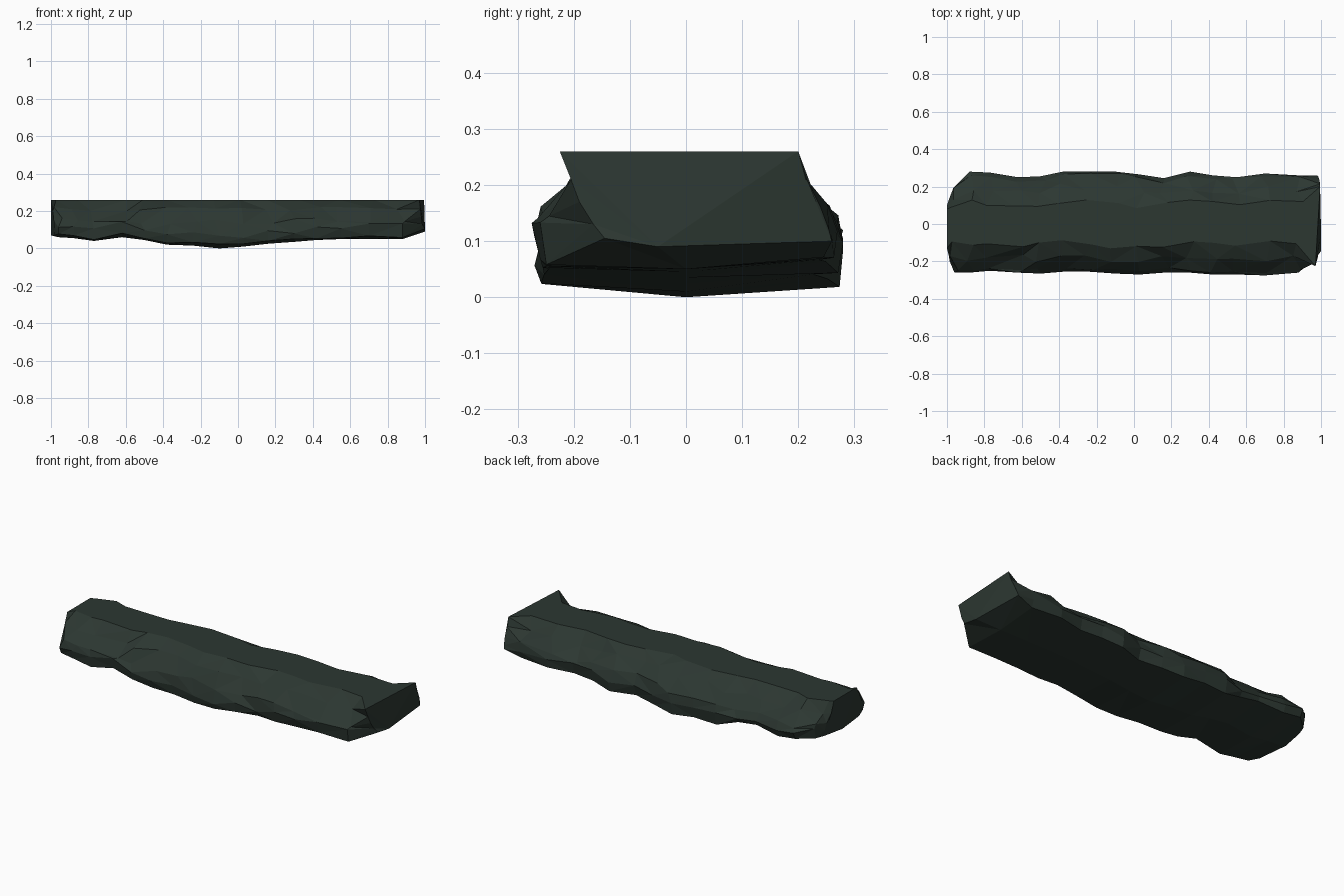
import bpy, bmesh, random

random.seed(4)
TOP = 0.26

# Stations along the slab: x, back y, front y, underside z
stations = [
    (-0.96, 0.20, -0.26, 0.06), (-0.88, 0.28, -0.26, 0.055), (-0.77, 0.275, -0.25, 0.04),
    (-0.62, 0.25, -0.26, 0.06), (-0.50, 0.255, -0.265, 0.045), (-0.38, 0.28, -0.255, 0.02),
    (-0.24, 0.28, -0.255, 0.015), (-0.10, 0.28, -0.265, 0.0), (0.03, 0.265, -0.27, 0.01),
    (0.16, 0.245, -0.26, 0.025), (0.30, 0.28, -0.26, 0.035), (0.42, 0.26, -0.27, 0.045),
    (0.55, 0.25, -0.27, 0.05), (0.70, 0.27, -0.275, 0.05), (0.88, 0.26, -0.26, 0.05),
]


def jitter(a):
    return random.uniform(-a, a)


def side(x, width, low):
    """Profile of one flank from the flat top down to the underside."""
    s = 1 if width > 0 else -1
    j = 0.03
    return [
        (x + jitter(j), s * (0.11 + jitter(0.025)), TOP),
        (x + jitter(j), width * (0.70 + jitter(0.07)), 0.208 + jitter(0.015)),
        (x + jitter(j), width * (0.93 + jitter(0.04)), 0.15 + jitter(0.02)),
        (x, width, low + 0.065 + jitter(0.02)),
        (x, width * (0.95 + jitter(0.03)), low + 0.015 + jitter(0.01)),
    ]


def ring(x, back, front, low):
    b = side(x, back, low)
    f = side(x, front, low)
    return b + [(x, 0.0, low)] + f[::-1]


# Broken ends: left is blunt and rounded, right is a raised chiselled face
left_end = [(-1, 0.08, TOP), (-1, 0.10, 0.20), (-0.99, 0.13, 0.15), (-0.985, 0.14, 0.11),
            (-0.98, 0.13, 0.075), (-1, 0.0, 0.07), (-0.98, -0.18, 0.07), (-0.975, -0.22, 0.10),
            (-0.985, -0.20, 0.15), (-0.99, -0.17, 0.20), (-1, -0.13, TOP)]
right_end = [(0.995, 0.20, TOP), (0.995, 0.215, 0.21), (0.99, 0.24, 0.16), (0.985, 0.255, 0.12),
             (0.98, 0.26, 0.10), (1.0, -0.05, 0.09), (1.0, -0.145, 0.105), (0.985, -0.165, 0.13),
             (0.98, -0.19, 0.17), (0.975, -0.205, 0.21), (0.97, -0.225, TOP)]

rings = [left_end] + [ring(*s) for s in stations] + [right_end]

# Skin the rings into one closed faceted body
bm = bmesh.new()
loops = [[bm.verts.new(p) for p in r] for r in rings]
n = len(left_end)
for a, b in zip(loops, loops[1:]):
    for i in range(n):
        k = (i + 1) % n
        bm.faces.new((a[i], a[k], b[k], b[i]))
bm.faces.new(loops[0])
bm.faces.new(loops[-1][::-1])
bmesh.ops.triangulate(bm, faces=bm.faces[:])
bmesh.ops.recalc_face_normals(bm, faces=bm.faces[:])
mesh = bpy.data.meshes.new("rock_slab")
bm.to_mesh(mesh)
bm.free()

slab = bpy.data.objects.new("rock_slab", mesh)
bpy.context.collection.objects.link(slab)

# Dark green stone
stone = bpy.data.materials.new("dark_stone")
stone.diffuse_color = (0.025, 0.038, 0.031, 1)
mesh.materials.append(stone)
